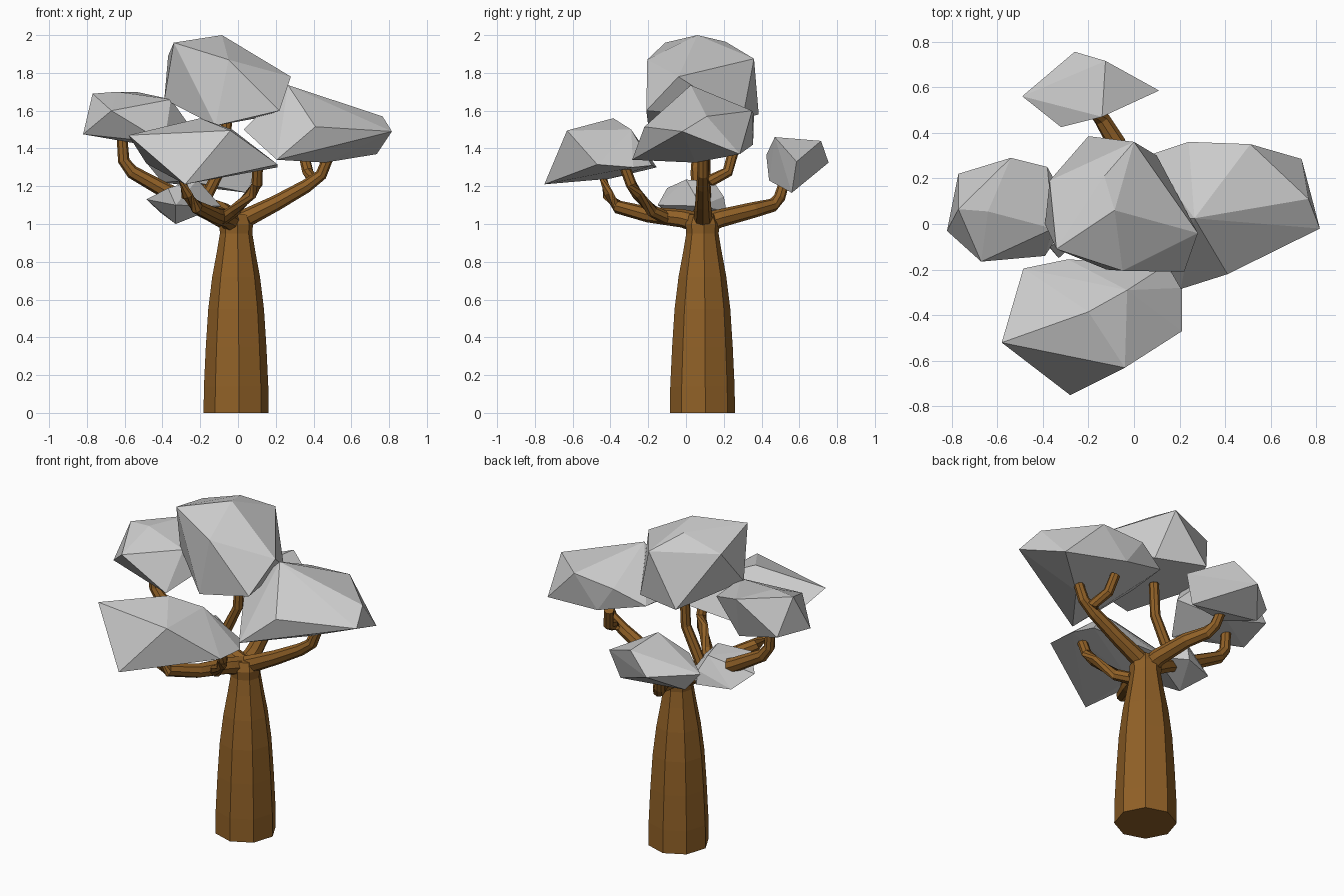
import bpy, bmesh, math
from mathutils import Vector

bark = bpy.data.materials.new("bark")
bark.diffuse_color = (0.28, 0.118, 0.02, 1)


def finish(name, bm, mat=None):
    bmesh.ops.recalc_face_normals(bm, faces=bm.faces)
    me = bpy.data.meshes.new(name)
    bm.to_mesh(me)
    bm.free()
    ob = bpy.data.objects.new(name, me)
    bpy.context.collection.objects.link(ob)
    if mat:
        me.materials.append(mat)
    return ob


def tube(name, pts, radii, sides, turn=0.0, level=False):
    """Tapered faceted tube along a path; level keeps every ring horizontal."""
    bm = bmesh.new()
    pts = [Vector(p) for p in pts]
    rings = []
    for i, (p, r) in enumerate(zip(pts, radii)):
        d = pts[min(i + 1, len(pts) - 1)] - pts[max(i - 1, 0)]
        d = Vector((0, 0, 1)) if level else d.normalized()
        ref = Vector((0, 1, 0)) if abs(d.x) > abs(d.y) else Vector((1, 0, 0))
        u = (ref - d * ref.dot(d)).normalized()
        v = d.cross(u)
        angles = [turn + 2 * math.pi * k / sides for k in range(sides)]
        rings.append([bm.verts.new(p + r * (u * math.cos(a) + v * math.sin(a))) for a in angles])
    for a, b in zip(rings, rings[1:]):
        for k in range(sides):
            j = (k + 1) % sides
            bm.faces.new((a[k], a[j], b[j], b[k]))
    bm.faces.new(rings[0][::-1])
    bm.faces.new(rings[-1])
    return finish(name, bm, bark)


def clump(name, corners):
    """Faceted foliage lump: convex hull of its corner points."""
    bm = bmesh.new()
    for c in corners:
        bm.verts.new(c)
    res = bmesh.ops.convex_hull(bm, input=bm.verts)
    loose = {g for g in res["geom_interior"] if isinstance(g, bmesh.types.BMVert)}
    bmesh.ops.delete(bm, geom=list(loose), context='VERTS')
    return finish(name, bm)


# trunk: octagonal, tapering, with a small flare under the branches
prof = [(0, .173), (.14, .171), (.35, .161), (.55, .148), (.72, .127),
        (.86, .101), (.95, .086), (1.0, .09), (1.05, .07)]
tube("trunk", [(-.01, .087, z) for z, r in prof], [r for z, r in prof], 8, math.radians(5), True)

# branches
branches = {
    "left": [(-.02, .09, 1.0), (-.14, .09, 1.06), (-.39, .07, 1.18), (-.56, .06, 1.275),
             (-.605, .06, 1.335), (-.615, .06, 1.47)],
    "right": [(-.02, .09, 1.0), (.06, .09, 1.04), (.2, .09, 1.11), (.36, .09, 1.2),
              (.44, .09, 1.26), (.485, .09, 1.37)],
    "right_twig": [(.33, .09, 1.185), (.4, .13, 1.23), (.37, .22, 1.275), (.345, .25, 1.38)],
    "front_left": [(-.02, .09, 1.0), (-.06, -.02, 1.03), (-.13, -.2, 1.05), (-.22, -.36, 1.09),
                   (-.27, -.41, 1.15), (-.31, -.45, 1.28)],
    "front_right": [(-.08, -.1, 1.03), (-.02, -.18, 1.07), (.07, -.26, 1.16), (.1, -.29, 1.21),
                    (.105, -.335, 1.33)],
    "back": [(-.02, .09, 1.0), (-.03, .18, 1.03), (-.08, .36, 1.075), (-.14, .46, 1.10),
             (-.17, .495, 1.14), (-.19, .52, 1.22)],
    "upper": [(-.16, .09, 1.07), (-.18, .1, 1.12), (-.13, .1, 1.22), (-.07, .1, 1.34), (-.06, .1, 1.54)],
}
for name, pts in branches.items():
    r0 = .056 if pts[0][2] == 1.0 else .035
    n = len(pts) - 1
    radii = [.028 + (r0 - .028) * (1 - i / n) ** 1.4 for i in range(n + 1)]
    tube("branch_" + name, pts, radii, 8)

# foliage clumps
clump("foliage_top", [
    (-.085, .06, 2.0), (-.34, -.11, 1.96), (-.05, -.205, 1.87), (.28, -.04, 1.78),
    (.22, -.21, 1.6), (-.12, -.2, 1.52), (-.39, .0, 1.66), (-.37, .19, 1.89),
    (-.13, .21, 1.965), (0, .36, 1.875), (-.2, .385, 1.58), (.1, .3, 1.56)])
clump("foliage_left", [
    (-.77, .065, 1.69), (-.64, .055, 1.7), (-.54, .29, 1.7), (-.38, .25, 1.66),
    (-.77, .22, 1.5), (-.82, -.03, 1.475), (-.67, -.165, 1.6), (-.39, -.14, 1.43),
    (-.355, -.02, 1.66), (-.27, .05, 1.54), (-.56, -.02, 1.43), (-.5, .2, 1.43)])
clump("foliage_right", [
    (.265, .025, 1.735), (.41, -.22, 1.515), (.765, .11, 1.57), (.815, -.02, 1.49),
    (.735, .285, 1.37), (.205, -.285, 1.34), (.51, .35, 1.6), (.24, .36, 1.58),
    (.06, .3, 1.5), (.03, .02, 1.5), (.46, .05, 1.325), (.35, .355, 1.42)])
clump("foliage_front", [
    (-.58, -.52, 1.47), (-.2, -.385, 1.56), (-.04, -.63, 1.495), (-.28, -.75, 1.21),
    (.21, -.47, 1.315), (.21, -.28, 1.3), (.14, -.18, 1.31), (-.485, -.195, 1.32),
    (-.29, -.155, 1.3), (-.03, -.29, 1.5), (-.3, -.4, 1.24)])
clump("foliage_back", [
    (-.49, .56, 1.33), (-.26, .755, 1.325), (-.125, .715, 1.44), (.11, .585, 1.33),
    (-.14, .47, 1.46), (-.32, .425, 1.365), (-.27, .44, 1.23), (.05, .56, 1.165),
    (-.4, .58, 1.22)])
clump("foliage_low", [
    (-.485, .03, 1.13), (-.33, -.15, 1.1), (-.33, 0, 1.0), (-.215, 0, 1.235),
    (-.25, .145, 1.225), (-.09, .08, 1.095), (-.22, .2, 1.145), (-.22, .215, 1.065),
    (-.37, -.1, 1.19), (-.41, .15, 1.06)])
